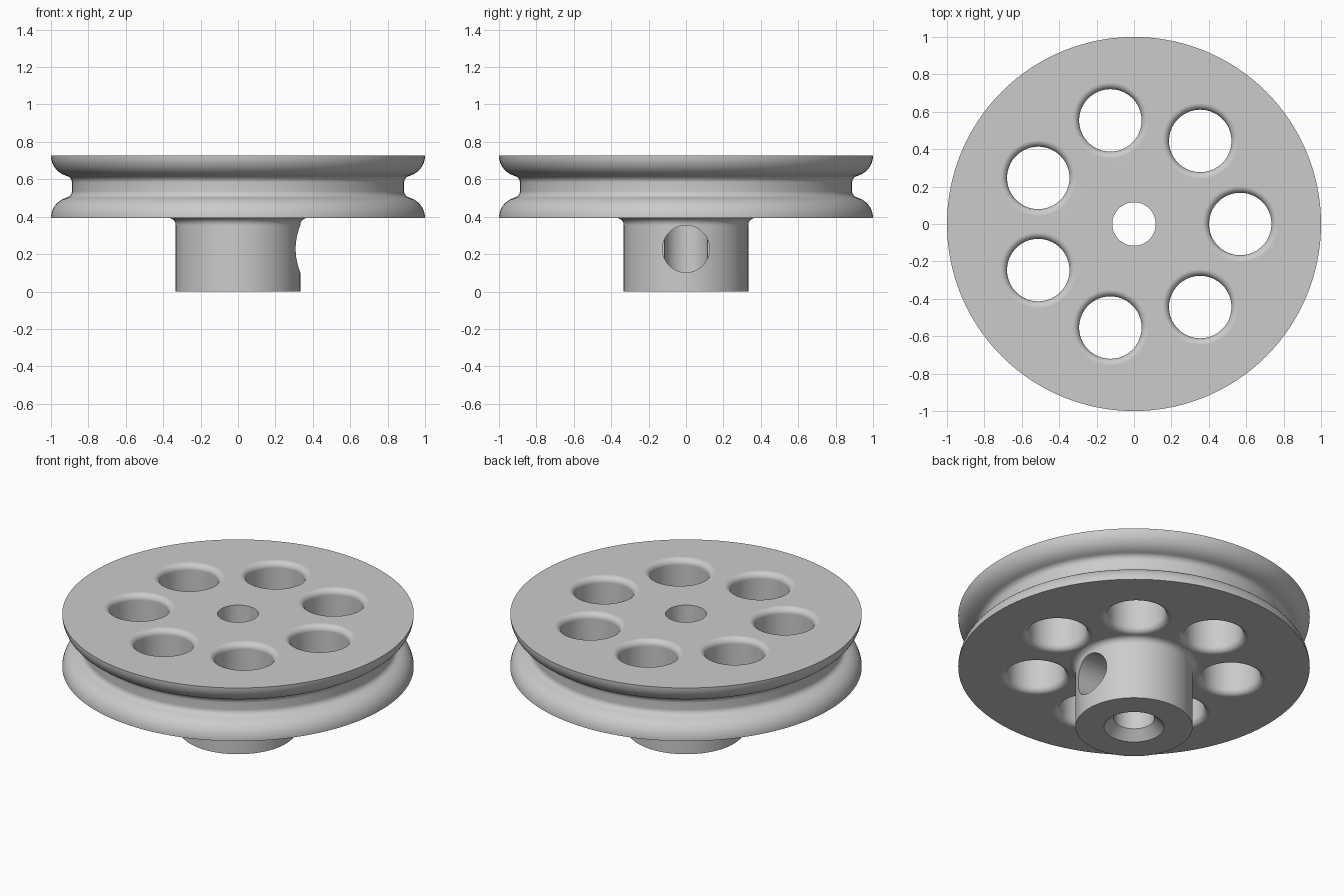
import bpy, bmesh
from math import pi, sin, cos, radians
from mathutils import Matrix

if "Cube" in bpy.data.objects:
    bpy.data.objects.remove(bpy.data.objects["Cube"], do_unlink=True)

TOP, BOTTOM, MID = 0.727, 0.393, 0.56   # wheel faces and groove centre
HUB_R, BORE_R, FILLET = 0.333, 0.116, 0.038
HOLES, HOLE_RING, HOLE_R = 7, 0.568, 0.167

grey = bpy.data.materials.new("plain grey")
grey.use_nodes = True
grey.diffuse_color = (0.6, 0.6, 0.6, 1)
grey.node_tree.nodes["Principled BSDF"].inputs["Base Color"].default_value = (0.6, 0.6, 0.6, 1)


def arc(cx, cz, r, start, end, steps=8):
    angles = [radians(start + (end - start) * i / steps) for i in range(steps + 1)]
    return [(cx + r * cos(a), cz + r * sin(a)) for a in angles]


def lathe(bm, profile, segments, matrix=Matrix()):
    """Spin a closed (radius, height) outline about z."""
    rings = []
    for r, z in profile:
        if r == 0:
            rings.append([bm.verts.new(matrix @ Matrix.Translation((0, 0, z)).translation)] * segments)
        else:
            rings.append([bm.verts.new(matrix @ Matrix.Translation(
                (r * cos(2 * pi * i / segments), r * sin(2 * pi * i / segments), z)).translation)
                for i in range(segments)])
    for a, b in zip(rings, rings[1:] + rings[:1]):
        for i in range(segments):
            j = (i + 1) % segments
            corners = list(dict.fromkeys((a[i], a[j], b[j], b[i])))
            if len(corners) > 2:
                bm.faces.new(corners)


def finish(bm, name):
    bmesh.ops.recalc_face_normals(bm, faces=bm.faces)
    mesh = bpy.data.meshes.new(name)
    bm.to_mesh(mesh)
    bm.free()
    mesh.materials.append(grey)
    obj = bpy.data.objects.new(name, mesh)
    bpy.context.collection.objects.link(obj)
    return obj


# Wheel and hub: one turned outline with grooved rim, bore and countersink
lower_rim = arc(0.888, BOTTOM, 0.112, 0, 68, 10) + arc(0.925, 0.538, 0.037, 258, 180, 6)
upper_rim = [(r, 2 * MID - z) for r, z in reversed(lower_rim)]
hub_fillet = arc(HUB_R + FILLET, BOTTOM - FILLET, FILLET, 180, 90)
outline = ([(BORE_R, 0.055), (BORE_R + 0.055, 0), (HUB_R, 0)] + hub_fillet
           + lower_rim + upper_rim + [(BORE_R, TOP)])
bm = bmesh.new()
lathe(bm, outline, 128)
pulley = finish(bm, "pulley_wheel_and_hub")

# Lightening holes with rounded rims on both faces
flare = 0.036
hole = ([(0, BOTTOM - 0.05), (HOLE_R + flare, BOTTOM - 0.05)]
        + arc(HOLE_R + flare, BOTTOM + flare, flare, 270, 180)
        + arc(HOLE_R + flare, TOP - flare, flare, 180, 90)
        + [(HOLE_R + flare, TOP + 0.05), (0, TOP + 0.05)])
# The lower flare stops at the wheel face so the hub stays whole
hole[0:2] = [(0, BOTTOM - 0.001), (HOLE_R + flare, BOTTOM - 0.001)]
bm = bmesh.new()
for i in range(HOLES):
    turn = Matrix.Rotation(2 * pi * i / HOLES, 4, "Z")
    lathe(bm, hole, 64, turn @ Matrix.Translation((HOLE_RING, 0, 0)))
hole_cutter = finish(bm, "lightening_hole_cutter")

# Set screw hole through one side of the hub
bm = bmesh.new()
lathe(bm, [(0, 0), (0.126, 0), (0.126, 0.5), (0, 0.5)], 64,
      Matrix.Translation((0, 0, 0.228)) @ Matrix.Rotation(pi / 2, 4, "Y"))
screw_cutter = finish(bm, "screw_hole_cutter")

for cutter in (hole_cutter, screw_cutter):
    cutter.hide_render = True
    cut = pulley.modifiers.new(cutter.name, "BOOLEAN")
    cut.object, cut.operation, cut.solver = cutter, "DIFFERENCE", "EXACT"

# Bake the cuts, then shade
bpy.context.view_layer.update()
cut_mesh = bpy.data.meshes.new_from_object(
    pulley.evaluated_get(bpy.context.evaluated_depsgraph_get()))
pulley.modifiers.clear()
pulley.data = cut_mesh
for cutter in (hole_cutter, screw_cutter):
    bpy.data.objects.remove(cutter, do_unlink=True)

bpy.ops.object.select_all(action="DESELECT")
pulley.select_set(True)
bpy.context.view_layer.objects.active = pulley
bpy.ops.object.shade_smooth_by_angle(angle=radians(30))
weighted = pulley.modifiers.new("even_shading", "WEIGHTED_NORMAL")
weighted.keep_sharp = True
